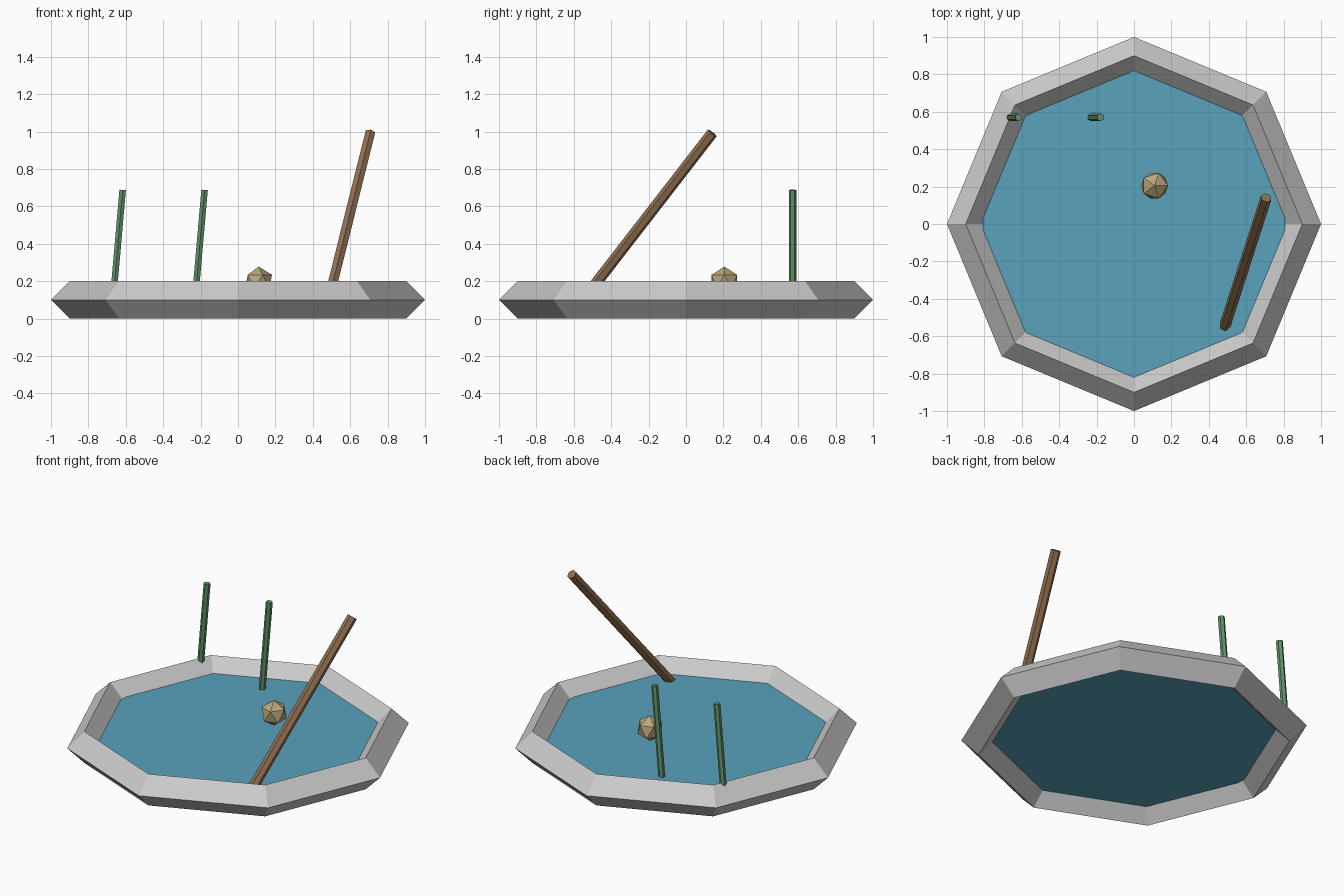
import bpy
from math import radians
from mathutils import Euler, Vector

if "Cube" in bpy.data.objects:
    bpy.data.objects.remove(bpy.data.objects["Cube"])


def finish(name, color=None):
    obj = bpy.context.object
    obj.name = name
    if color:
        mat = bpy.data.materials.new(name + "_color")
        mat.diffuse_color = (*color, 1)
        mat.use_nodes = True
        mat.node_tree.nodes["Principled BSDF"].inputs["Base Color"].default_value = mat.diffuse_color
        obj.data.materials.append(mat)
    return obj


def stick(name, bottom, length, radius, tilt, color):
    """Six-sided rod leaning from its bottom centre."""
    rot = Euler([radians(a) for a in tilt])
    axis = rot.to_matrix() @ Vector((0, 0, 1))
    bpy.ops.mesh.primitive_cylinder_add(
        vertices=6, radius=radius, depth=length,
        location=Vector(bottom) + axis * length / 2, rotation=rot)
    return finish(name, color)


# stone rim: octagonal ring with diamond section
bpy.ops.mesh.primitive_torus_add(
    major_segments=8, minor_segments=4, major_radius=0.9, minor_radius=0.1,
    location=(0, 0, 0.1))
finish("stone_rim")

# water slab
bpy.ops.mesh.primitive_cylinder_add(
    vertices=10, radius=0.85, depth=0.04, location=(0, 0, 0.1))
finish("water", (0.1, 0.36, 0.5))

# two leaning reeds
for i, x in enumerate((-0.669, -0.231)):
    stick(f"reed_{i + 1}", (x, 0.57, 0.09), 0.6, 0.02, (0, 5, 0),
          (0.12, 0.3, 0.14))

# leaning wooden pole
stick("pole", (0.484, -0.55, 0.1), 1.15, 0.03, (-36.9, 14, 0),
      (0.28, 0.16, 0.08))

# faceted float
bpy.ops.mesh.primitive_ico_sphere_add(
    subdivisions=1, radius=0.08, location=(0.11, 0.205, 0.198))
finish("float", (0.5, 0.38, 0.2))
